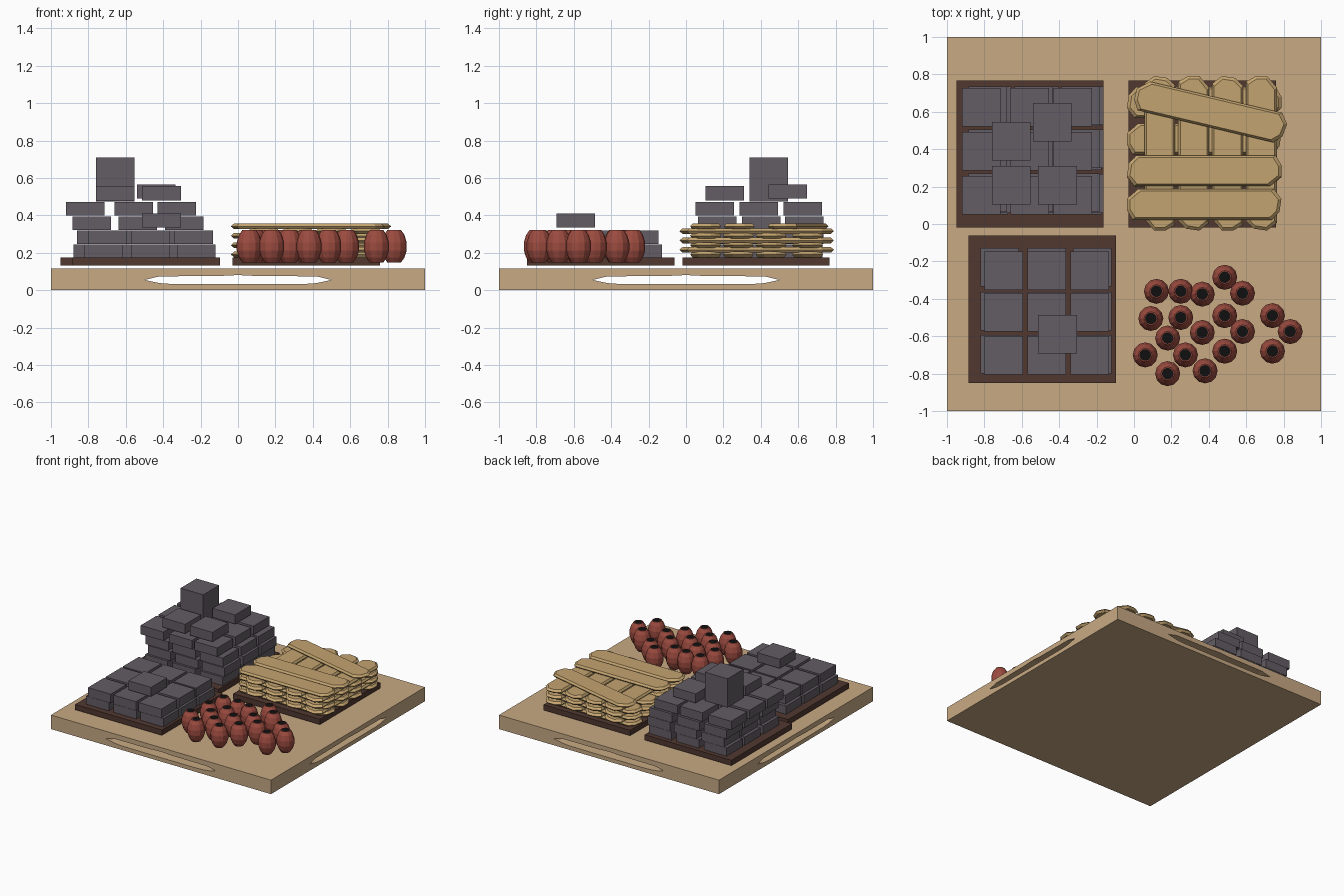
import bpy, bmesh, math
from mathutils import Matrix, Vector

if "Cube" in bpy.data.objects:
    bpy.data.objects.remove(bpy.data.objects["Cube"])


def material(name, rgb):
    m = bpy.data.materials.new(name)
    m.diffuse_color = (*rgb, 1)
    m.use_nodes = True
    m.node_tree.nodes["Principled BSDF"].inputs["Base Color"].default_value = m.diffuse_color
    return m


TAN = material("tan_board", (0.58, 0.40, 0.23))
DARK = material("dark_wood", (0.085, 0.04, 0.03))
STONE = material("grey_stone", (0.125, 0.107, 0.128))
PLANK = material("light_wood", (0.55, 0.37, 0.16))
CLAY = material("red_clay", (0.33, 0.07, 0.05))
BLACK = material("black", (0.005, 0.005, 0.005))


def finish(name, bm, *mats):
    bmesh.ops.recalc_face_normals(bm, faces=bm.faces)
    me = bpy.data.meshes.new(name)
    bm.to_mesh(me)
    bm.free()
    for m in mats:
        me.materials.append(m)
    ob = bpy.data.objects.new(name, me)
    bpy.context.collection.objects.link(ob)
    return ob


def add_box(bm, x0, x1, y0, y1, z0, z1):
    size = Matrix.Diagonal((x1 - x0, y1 - y0, z1 - z0, 1))
    place = Matrix.Translation(((x0 + x1) / 2, (y0 + y1) / 2, (z0 + z1) / 2))
    bmesh.ops.create_cube(bm, size=1, matrix=place @ size)


def box(name, mat, *dims):
    bm = bmesh.new()
    add_box(bm, *dims)
    return finish(name, bm, mat)


def loft(bm, rings):
    """Skin equal-sized rings and close both ends; returns the last cap."""
    vs = [[bm.verts.new(p) for p in r] for r in rings]
    n = len(vs[0])
    for a, b in zip(vs, vs[1:]):
        for i in range(n):
            j = (i + 1) % n
            bm.faces.new((a[i], a[j], b[j], b[i]))
    bm.faces.new(vs[0][::-1])
    return bm.faces.new(vs[-1])


# base board with long hand slots running through both ways
base = box("base_board", TAN, -1, 1, -1, 1, 0, 0.115)
half = [(0.5, 0.055), (0.42, 0.074), (0.1, 0.076), (0, 0.081)]
low = [(0, 0.032), (0.35, 0.033), (0.42, 0.038)]
profile = (half + [(-x, z) for x, z in half[2::-1]]
           + [(-x, z) for x, z in low[:0:-1]] + low)
for k in range(2):
    bm = bmesh.new()
    loft(bm, [[(x, y, z) for x, z in profile] for y in (-1.2, 1.2)])
    bmesh.ops.rotate(bm, verts=bm.verts, matrix=Matrix.Rotation(k * math.pi / 2, 3, 'Z'))
    cutter = finish("slot_cutter_%d" % k, bm)
    cutter.hide_render = True
    cutter.hide_viewport = True
    cutter.display_type = 'WIRE'
    mod = base.modifiers.new("slot", 'BOOLEAN')
    mod.operation = 'DIFFERENCE'
    mod.solver = 'EXACT'
    mod.object = cutter

# pallets
for name, x, y in (("stone_pallet", -0.95, -0.02), ("small_stone_pallet", -0.885, -0.85),
                   ("plank_pallet", -0.03, -0.02)):
    box(name, DARK, x, x + 0.788, y, y + 0.788, 0.132, 0.176)

# stone blocks: 3 x 3 layers plus loose blocks on top
B = 0.206


def stone_layers(name, layers, loose):
    bm = bmesh.new()
    for xs, ys, z in layers:
        for x in xs:
            for y in ys:
                add_box(bm, x, x + B, y, y + B, z, z + 0.072)
    for x, y, z0, z1 in loose:
        add_box(bm, x, x + B, y, y + B, z0, z1)
    finish(name, bm, STONE)


stone_layers("large_stone_stack", [
    ((-0.88, -0.63, -0.38), (0.05, 0.29, 0.525), 0.172),
    ((-0.86, -0.61, -0.37), (0.06, 0.30, 0.53), 0.248),
    ((-0.885, -0.64, -0.39), (0.065, 0.30, 0.53), 0.322),
    ((-0.92, -0.66, -0.43), (0.05, 0.285, 0.52), 0.40),
], [(-0.76, 0.34, 0.475, 0.71), (-0.54, 0.44, 0.49, 0.565),
    (-0.76, 0.105, 0.48, 0.557), (-0.512, 0.105, 0.48, 0.557)])
stone_layers("small_stone_stack", [
    ((-0.82, -0.57, -0.325), (-0.80, -0.57, -0.335), 0.172),
    ((-0.80, -0.57, -0.34), (-0.805, -0.575, -0.353), 0.248),
], [(-0.512, -0.692, 0.335, 0.41)])


# planks: pointed ends and bevelled edges, stacked in crossing layers
def add_plank(bm, cx, cy, z, angle, length=0.826, w=0.165, t=0.03):
    h = length / 2
    outline = [(h, 0.03), (h - 0.04, w / 2), (-h + 0.06, w / 2),
               (-h, 0.03), (-h, -0.03), (-h + 0.03, -w / 2),
               (h - 0.05, -w / 2), (h - 0.01, -0.04)]
    rot = Matrix.Translation((cx, cy, z)) @ Matrix.Rotation(angle, 4, 'Z')
    rings = []
    for dz, sx, sy in ((-t / 2, 0.96, 0.86), (0, 1, 1), (t / 2, 0.96, 0.86)):
        rings.append([rot @ Vector((x * sx, y * sy, dz)) for x, y in outline])
    loft(bm, rings)


bm = bmesh.new()
for i in range(6):
    z = 0.191 + i * 0.025
    for k in range(4):
        if i % 2 == 0:
            add_plank(bm, 0.375, (0.105, 0.28, 0.455, 0.65)[k], z, math.pi * (k % 2))
        else:
            add_plank(bm, 0.138 + 0.181 * k, 0.378, z, math.pi * (k % 2 + 0.5))
add_plank(bm, 0.375, 0.105, 0.341, 0)
add_plank(bm, 0.375, 0.285, 0.341, math.pi)
add_plank(bm, 0.41, 0.60, 0.341, math.radians(-13.3))
finish("plank_stack", bm, PLANK)

# clay pots
POTS = [(0.12, -0.36), (0.25, -0.36), (0.365, -0.375), (0.485, -0.285), (0.58, -0.37),
        (0.09, -0.505), (0.25, -0.50), (0.365, -0.58), (0.485, -0.49), (0.58, -0.575),
        (0.74, -0.49), (0.835, -0.575), (0.18, -0.61), (0.06, -0.70), (0.275, -0.70),
        (0.485, -0.68), (0.74, -0.68), (0.18, -0.80), (0.38, -0.785)]
POT_PROFILE = [(0.036, 0.147), (0.055, 0.175), (0.067, 0.213), (0.067, 0.255),
               (0.055, 0.295), (0.036, 0.323), (0.031, 0.323), (0.031, 0.322)]
N = 12
bm = bmesh.new()
for cx, cy in POTS:
    cap = loft(bm, [[(cx + r * math.cos(a * math.tau / N), cy + r * math.sin(a * math.tau / N), z)
                     for a in range(N)] for r, z in POT_PROFILE])
    cap.material_index = 1
finish("clay_pots", bm, CLAY, BLACK)
